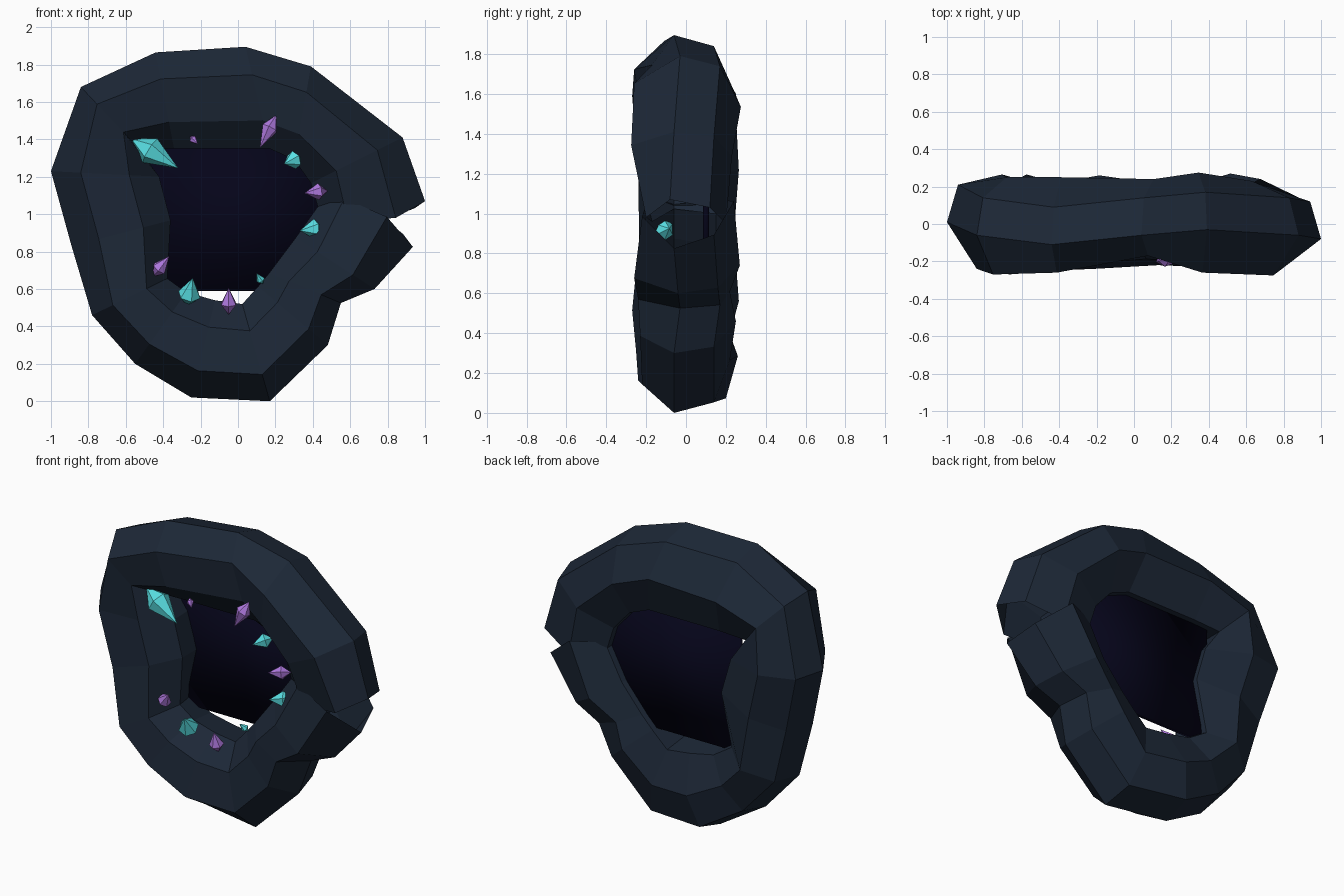
import bpy, bmesh
from mathutils import Vector

if "Cube" in bpy.data.objects:
    bpy.data.objects.remove(bpy.data.objects["Cube"], do_unlink=True)


def material(name, color):
    mat = bpy.data.materials.new(name)
    mat.use_nodes = True
    mat.diffuse_color = (*color, 1)
    bsdf = mat.node_tree.nodes["Principled BSDF"]
    bsdf.inputs["Base Color"].default_value = (*color, 1)
    bsdf.inputs["Roughness"].default_value = 0.9
    return mat


rock = material("slate rock", (0.0118, 0.0205, 0.0375))
void = material("dark void", (0.0015, 0.0013, 0.01))
cyan = material("cyan crystal", (0.1, 0.75, 0.78))
purple = material("purple crystal", (0.43, 0.19, 0.74))


def add_object(name, bm, mat):
    bmesh.ops.recalc_face_normals(bm, faces=bm.faces)
    mesh = bpy.data.meshes.new(name)
    bm.to_mesh(mesh)
    bm.free()
    mesh.materials.append(mat)
    obj = bpy.data.objects.new(name, mesh)
    bpy.context.scene.collection.objects.link(obj)
    return obj


# Rock ring sections: outer (x, z), inner (x, z), rim shift, front depth, back depth,
# reach of the rear inner edge
sections = [
    ((1.0, 1.07), (0.42, 1.03), -0.02, -0.2, 0.2, 0.9),
    ((0.88, 1.41), (0.38, 1.16), 0, -0.275, 0.23, 0.92),
    ((0.39, 1.79), (0.3, 1.28), 0.03, -0.26, 0.275, 0.94),
    ((0.04, 1.895), (0.17, 1.34), 0, -0.17, 0.24, 0.95),
    ((-0.44, 1.865), (-0.34, 1.34), -0.05, -0.26, 0.25, 0.95),
    ((-0.84, 1.68), (-0.52, 1.34), 0, -0.27, 0.25, 0.95),
    ((-1.0, 1.23), (-0.41, 1.2), 0.07, -0.24, 0.265, 0.97),
    ((-0.89, 0.83), (-0.35, 0.97), 0.02, -0.235, 0.24, 0.98),
    ((-0.78, 0.46), (-0.37, 0.66), 0, -0.27, 0.265, 0.84),
    ((-0.55, 0.2), (-0.27, 0.59), 0.02, -0.25, 0.22, 0.88),
    ((-0.25, 0.02), (-0.12, 0.55), 0.06, -0.24, 0.26, 0.92),
    ((0.17, 0.0), (0.02, 0.53), 0, -0.22, 0.22, 0.92),
    ((0.48, 0.3), (0.1, 0.62), 0, -0.23, 0.25, 0.9),
    ((0.55, 0.525), (0.16, 0.69), 0.03, -0.24, 0.22, 0.86),
    ((0.73, 0.6), (0.3, 0.88), 0.02, -0.26, 0.27, 0.86),
    ((0.935, 0.825), (0.42, 1.04), 0, -0.22, 0.24, 0.88),
]
# The two open ends bow toward each other
bows = {0: -0.1, len(sections) - 1: 0.13}

bm = bmesh.new()
loops = []
for i, (outer, inner, shift, front, back, reach) in enumerate(sections):
    # Seven-sided profile: fraction from outer to inner, depth
    profile = [(0, shift - 0.06), (0.27, front), (0.71, front * 0.85), (0.98, -0.06),
               (reach, 0.15), (0.5, back), (0.1, shift + 0.14)]
    a, b = (Vector((p[0], 0, p[1])) for p in (outer, inner))
    loop = []
    for t, depth in profile:
        co = a.lerp(b, t)
        co.y = depth
        co.z += bows.get(i, 0) * 4 * t * (1 - t)
        loop.append(bm.verts.new(co))
    loops.append(loop)
for one, two in zip(loops, loops[1:]):
    for k in range(len(one)):
        n = (k + 1) % len(one)
        bm.faces.new((one[k], one[n], two[n], two[k]))
add_object("rock_ring", bm, rock)

# Thin dark slab filling the opening
bm = bmesh.new()
bmesh.ops.create_cube(bm, size=1)
bmesh.ops.scale(bm, vec=(1.0, 0.03, 0.81), verts=bm.verts)
bmesh.ops.translate(bm, vec=(0.03, 0.1, 0.995), verts=bm.verts)
slab = add_object("void_panel", bm, void)
for face in slab.data.polygons:
    face.use_smooth = True


# Six-sided double-pointed crystals
def crystal(name, mat, centre, axis, length, radius):
    bm = bmesh.new()
    for sign, part in ((1, 0.6), (-1, 0.4)):
        geo = bmesh.ops.create_cone(bm, cap_ends=False, segments=6, radius1=radius,
                                    radius2=0, depth=length * part)["verts"]
        for v in geo:
            v.co.z = sign * (v.co.z + length * part / 2)
    bmesh.ops.remove_doubles(bm, verts=bm.verts, dist=0.0005)
    obj = add_object(name, bm, mat)
    obj.rotation_euler = Vector(axis).to_track_quat("Z", "Y").to_euler()
    obj.location = centre


# Centre, direction, length, radius
cyan_crystals = [
    ((-0.47, -0.15, 1.34), (0.24, -0.04, -0.15), 0.3, 0.075),
    ((0.3, -0.15, 1.29), (-0.1, -0.1, -0.04), 0.13, 0.05),
    ((0.41, -0.11, 0.92), (-0.1, -0.05, -0.01), 0.15, 0.055),
    ((-0.26, -0.14, 0.57), (0.02, -0.08, 0.1), 0.19, 0.062),
    ((0.12, -0.1, 0.65), (-0.03, -0.04, 0.05), 0.08, 0.024),
]
purple_crystals = [
    ((0.17, -0.185, 1.46), (-0.08, -0.03, -0.16), 0.2, 0.045),
    ((0.43, -0.16, 1.12), (-0.1, -0.05, -0.01), 0.14, 0.045),
    ((-0.42, -0.16, 0.71), (0.08, -0.05, 0.1), 0.15, 0.042),
    ((-0.05, -0.15, 0.52), (0, -0.04, 0.12), 0.15, 0.045),
    ((-0.24, -0.15, 1.4), (0.03, -0.03, -0.03), 0.07, 0.022),
]
for label, mat, group in (("cyan", cyan, cyan_crystals), ("purple", purple, purple_crystals)):
    for i, spec in enumerate(group):
        crystal(f"{label}_crystal_{i + 1}", mat, *spec)
